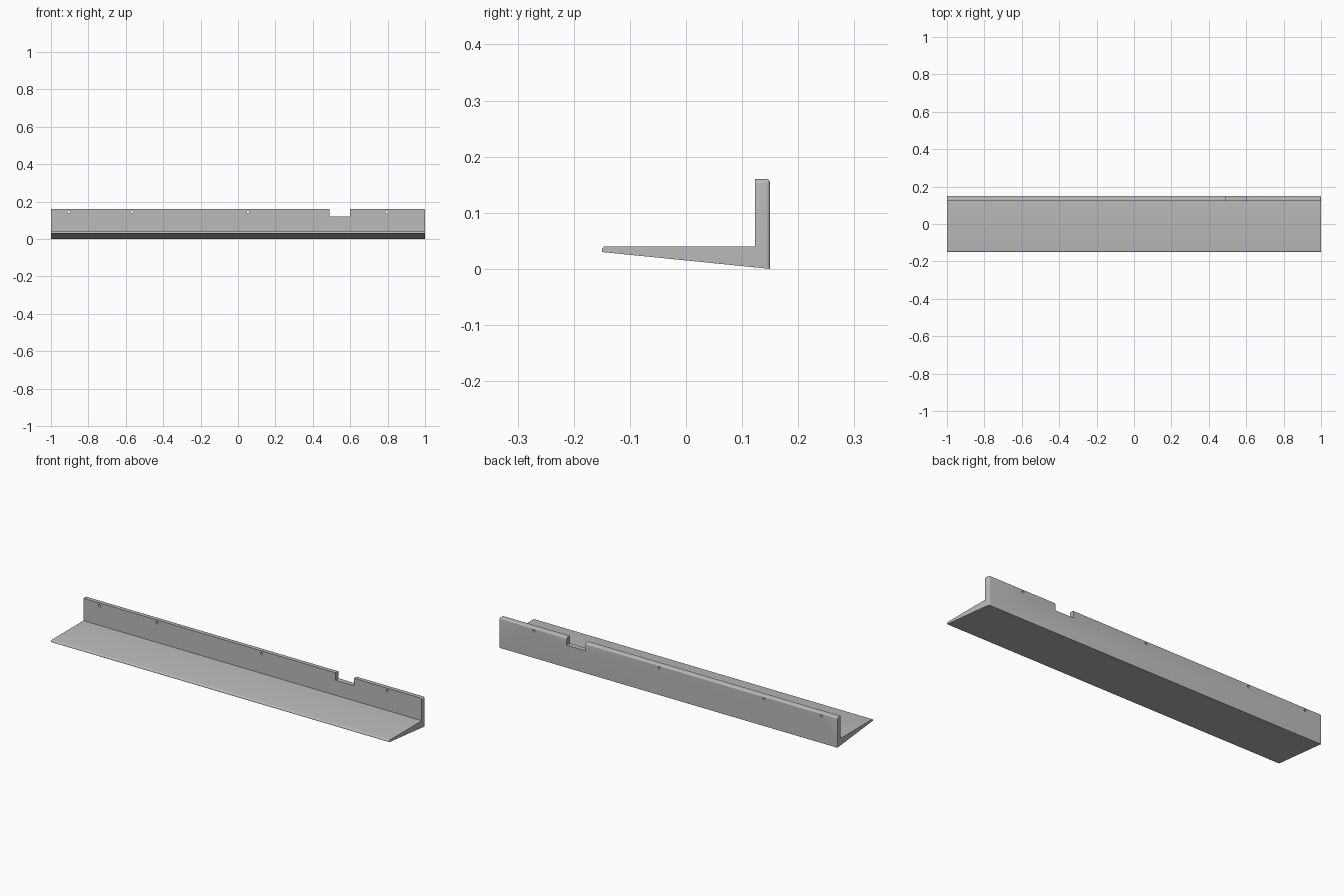
import bpy
import bmesh
import math
from mathutils import Matrix

cube = bpy.data.objects.get("Cube")
if cube:
    bpy.data.objects.remove(cube, do_unlink=True)

HALF = 1.0
BACK, WALL_FRONT, FRONT = 0.15, 0.123, -0.15
TOP, SHELF_TOP, LIP = 0.16, 0.04, 0.03

grey = bpy.data.materials.new("plain grey")
grey.use_nodes = True
grey.diffuse_color = (0.5, 0.5, 0.5, 1)
grey.node_tree.nodes["Principled BSDF"].inputs["Base Color"].default_value = (0.5, 0.5, 0.5, 1)


def make_object(name, bm):
    bmesh.ops.recalc_face_normals(bm, faces=bm.faces)
    mesh = bpy.data.meshes.new(name)
    bm.to_mesh(mesh)
    bm.free()
    mesh.materials.append(grey)
    obj = bpy.data.objects.new(name, mesh)
    bpy.context.collection.objects.link(obj)
    return obj


def cut(target, name, bm):
    cutter = make_object(name, bm)
    mod = target.modifiers.new(name, 'BOOLEAN')
    mod.operation = 'DIFFERENCE'
    mod.solver = 'EXACT'
    mod.object = cutter
    bpy.context.view_layer.objects.active = target
    bpy.ops.object.modifier_apply(modifier=mod.name)
    bpy.data.objects.remove(cutter, do_unlink=True)


# Extruded angle: tapered shelf with an upright back wall
profile = [(FRONT, LIP), (FRONT, SHELF_TOP), (WALL_FRONT, SHELF_TOP),
           (WALL_FRONT, TOP), (BACK, TOP), (BACK, 0)]
bm = bmesh.new()
face = bm.faces.new([bm.verts.new((-HALF, y, z)) for y, z in profile])
extruded = bmesh.ops.extrude_face_region(bm, geom=[face])["geom"]
bmesh.ops.translate(bm, vec=(2 * HALF, 0, 0),
                    verts=[v for v in extruded if isinstance(v, bmesh.types.BMVert)])
bmesh.ops.recalc_face_normals(bm, faces=bm.faces)


def all_at(edge, axis, value):
    return all(abs(v.co[axis] - value) < 1e-4 for v in edge.verts)


# Rounded edges: back top, left end of the wall, and shelf lip
wall_edges = [e for e in bm.edges
              if sum((all_at(e, 0, HALF), all_at(e, 1, BACK), all_at(e, 2, TOP))) == 2]
lip_edges = [e for e in bm.edges if all_at(e, 1, FRONT) and all_at(e, 2, SHELF_TOP)]
bmesh.ops.bevel(bm, geom=wall_edges + lip_edges, offset=0.007, offset_type='OFFSET',
                segments=4, profile=0.5, affect='EDGES')
shelf = make_object("angled_shelf", bm)

# Rectangular notch in the top of the wall
bm = bmesh.new()
bmesh.ops.create_cube(bm, size=1, matrix=Matrix.Translation((0.545, 0.14, 0.17))
                      @ Matrix.Diagonal((0.11, 0.1, 0.1, 1)))
cut(shelf, "notch_cutter", bm)

# Screw holes through the wall
for x in (-0.905, -0.565, 0.053, 0.795):
    bm = bmesh.new()
    bmesh.ops.create_cone(bm, cap_ends=True, segments=20, radius1=0.0065, radius2=0.0065,
                          depth=0.1, matrix=Matrix.Translation((x, 0.14, 0.145))
                          @ Matrix.Rotation(math.pi / 2, 4, 'X'))
    cut(shelf, "hole_cutter", bm)

# Smooth the rounded edges, keep corners crisp
bpy.ops.object.select_all(action='DESELECT')
shelf.select_set(True)
bpy.context.view_layer.objects.active = shelf
bpy.ops.object.shade_smooth_by_angle(angle=math.radians(30))
